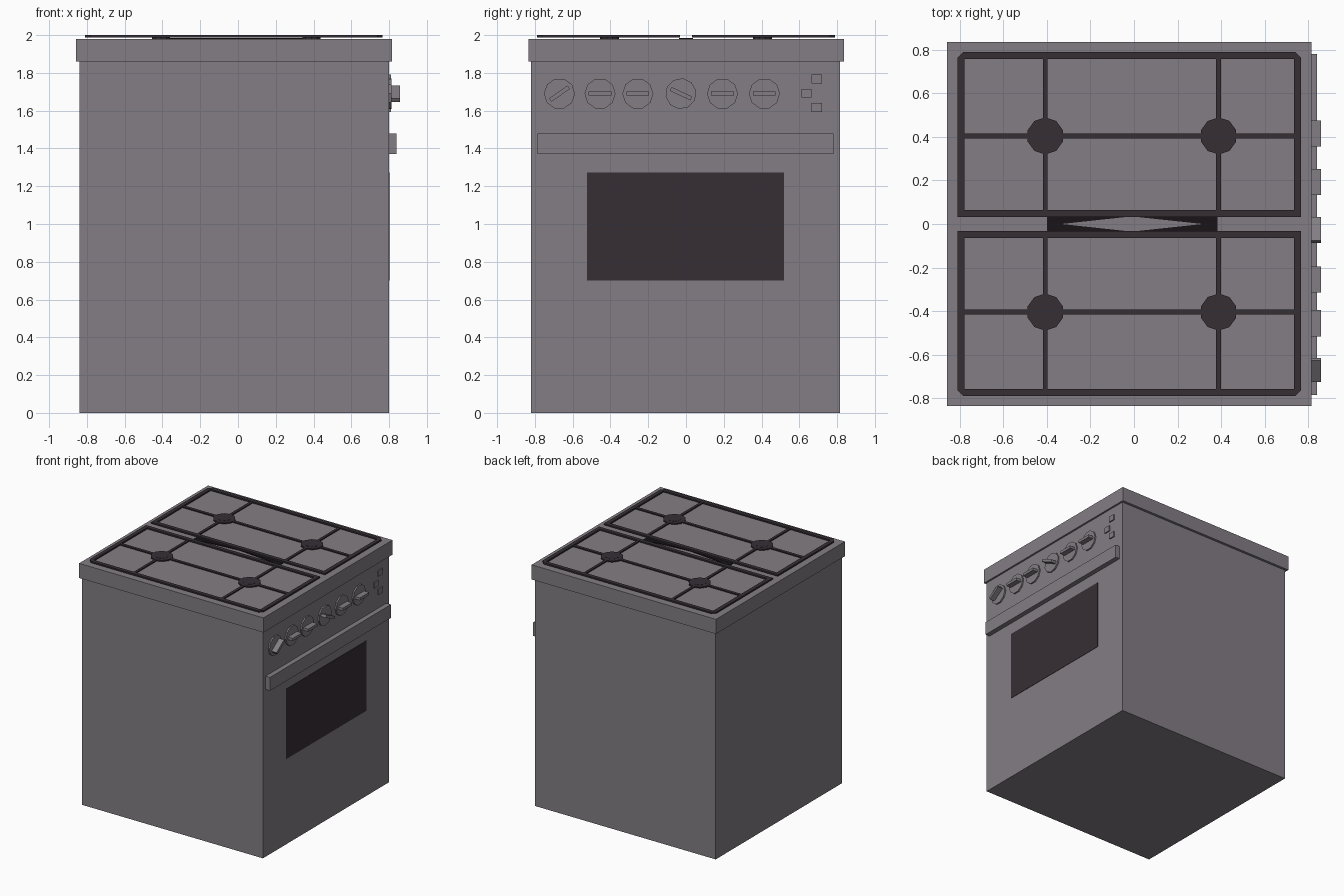
import bpy, bmesh, math
from mathutils import Matrix

if "Cube" in bpy.data.objects:
    bpy.data.objects.remove(bpy.data.objects["Cube"])


def material(name, rgb):
    m = bpy.data.materials.new(name)
    m.diffuse_color = (*rgb, 1)
    m.use_nodes = True
    m.node_tree.nodes["Principled BSDF"].inputs["Base Color"].default_value = m.diffuse_color
    return m


STEEL = material("warm_grey_steel", (0.228, 0.207, 0.230))
IRON = material("dark_iron", (0.037, 0.028, 0.036))
BLACK = material("black_enamel", (0.009, 0.007, 0.009))


def finish(name, bm, mat):
    bmesh.ops.recalc_face_normals(bm, faces=bm.faces)
    me = bpy.data.meshes.new(name)
    bm.to_mesh(me)
    bm.free()
    me.materials.append(mat)
    ob = bpy.data.objects.new(name, me)
    bpy.context.collection.objects.link(ob)
    return ob


def add_box(bm, x, y, z):
    centre = [(a + b) / 2 for a, b in (x, y, z)]
    size = [b - a for a, b in (x, y, z)]
    mat = Matrix.Translation(centre) @ Matrix.Diagonal((*size, 1))
    return bmesh.ops.create_cube(bm, size=1, matrix=mat)["verts"]


def box(name, x, y, z, mat):
    bm = bmesh.new()
    add_box(bm, x, y, z)
    return finish(name, bm, mat)


def add_disc(bm, centre, r, depth, sides=10, rot=Matrix()):
    bmesh.ops.create_cone(bm, cap_ends=True, segments=sides, radius1=r, radius2=r,
                          depth=depth, matrix=Matrix.Translation(centre) @ rot)


# Cabinet and overhanging cooktop
box("cabinet", (-0.84, 0.80), (-0.82, 0.815), (0, 1.87), STEEL)
box("cooktop", (-0.857, 0.815), (-0.834, 0.836), (1.86, 1.98), STEEL)

# Oven door details
box("oven_window", (0.797, 0.803), (-0.523, 0.52), (0.70, 1.273), IRON)
box("door_handle", (0.79, 0.84), (-0.785, 0.78), (1.37, 1.48), STEEL)

# Control knobs: flat dial with a grip bar
for i, (y, angle) in enumerate([(-0.67, 35), (-0.455, 0), (-0.255, 0),
                                (-0.027, -25), (0.193, 0), (0.415, 0)]):
    bm = bmesh.new()
    turn = Matrix.Translation((0, y, 1.69)) @ Matrix.Rotation(math.radians(angle), 4, "X")
    add_disc(bm, (0.803, 0, 0), 0.082, 0.018, rot=Matrix.Rotation(math.pi / 2, 4, "Y"))
    add_box(bm, (0.80, 0.857), (-0.06, 0.06), (-0.011, 0.011))
    bm.transform(turn)
    finish(f"control_knob_{i + 1}", bm, STEEL)

# Small square buttons
for i, (y, z) in enumerate([(0.692, 1.768), (0.638, 1.692), (0.692, 1.617)]):
    box(f"button_{i + 1}", (0.795, 0.81), (y - 0.027, y + 0.027), (z - 0.023, z + 0.023), STEEL)

# Pan supports: chamfered frame with crossing bars, mirrored front to back
X0, X1, Y0, Y1, W, C = -0.81, 0.766, 0.032, 0.79, 0.032, 0.028
BX, BY = (-0.407, 0.388), 0.404
for side, label in ((1, "rear"), (-1, "front")):
    bm = bmesh.new()
    # outer corners are cut only at the outside edge of the cooktop
    outer = [(X0, Y0), (X1, Y0), (X1, Y1 - C), (X1 - C, Y1), (X0 + C, Y1), (X0, Y1 - C)]
    inner = [(X0 + W, Y0 + W), (X1 - W, Y0 + W), (X1 - W, Y1 - W),
             (X1 - W, Y1 - W), (X0 + W, Y1 - W), (X0 + W, Y1 - W)]
    o = [bm.verts.new((x, y, 1.988)) for x, y in outer]
    n = [bm.verts.new((x, y, 1.988)) for x, y in inner]
    for k in range(6):
        j = (k + 1) % 6
        bm.faces.new((o[k], o[j], n[j], n[k]))
    bmesh.ops.remove_doubles(bm, verts=bm.verts, dist=0.0001)
    new = bmesh.ops.extrude_face_region(bm, geom=bm.faces[:])["geom"]
    bmesh.ops.translate(bm, vec=(0, 0, 0.012),
                        verts=[v for v in new if isinstance(v, bmesh.types.BMVert)])
    add_box(bm, (X0 + 0.01, X1 - 0.01), (BY - 0.012, BY + 0.012), (1.989, 1.998))
    for x in BX:
        add_box(bm, (x - 0.011, x + 0.011), (Y0 + 0.01, Y1 - 0.01), (1.989, 1.998))
    bm.transform(Matrix.Diagonal((1, side, 1, 1)))
    finish(f"{label}_pan_support", bm, IRON)

    # Burners: narrow base, wide ring and small cap
    for x, hand in zip(BX, ("left", "right")):
        bm = bmesh.new()
        add_disc(bm, (x, side * BY, 1.983), 0.05, 0.014)
        add_disc(bm, (x, side * BY, 1.9935), 0.085, 0.010)
        add_disc(bm, (x, side * BY, 1.9975), 0.05, 0.005)
        finish(f"{label}_{hand}_burner", bm, IRON)

# Central plate with a diamond opening between the supports
bm = bmesh.new()
xs, h, mid, tips = (-0.40, 0.384), 0.036, -0.01, (-0.333, 0.315)
diamond = [(tips[0], 0), (mid, -h + 0.001), (tips[1], 0), (mid, h - 0.001)]
d = [bm.verts.new((x, y, 1.985)) for x, y in diamond]
c = [bm.verts.new((x, y, 1.985)) for x, y in
     ((xs[0], -h), (xs[1], -h), (xs[1], h), (xs[0], h))]
for f in ((c[3], c[0], d[0]), (c[0], d[1], d[0]), (c[0], c[1], d[1]), (c[1], d[2], d[1]),
          (c[1], c[2], d[2]), (c[2], d[3], d[2]), (c[2], c[3], d[3]), (c[3], d[0], d[3])):
    bm.faces.new(f)
new = bmesh.ops.extrude_face_region(bm, geom=bm.faces[:])["geom"]
bmesh.ops.translate(bm, vec=(0, 0, -0.007),
                    verts=[v for v in new if isinstance(v, bmesh.types.BMVert)])
finish("centre_plate", bm, BLACK)
